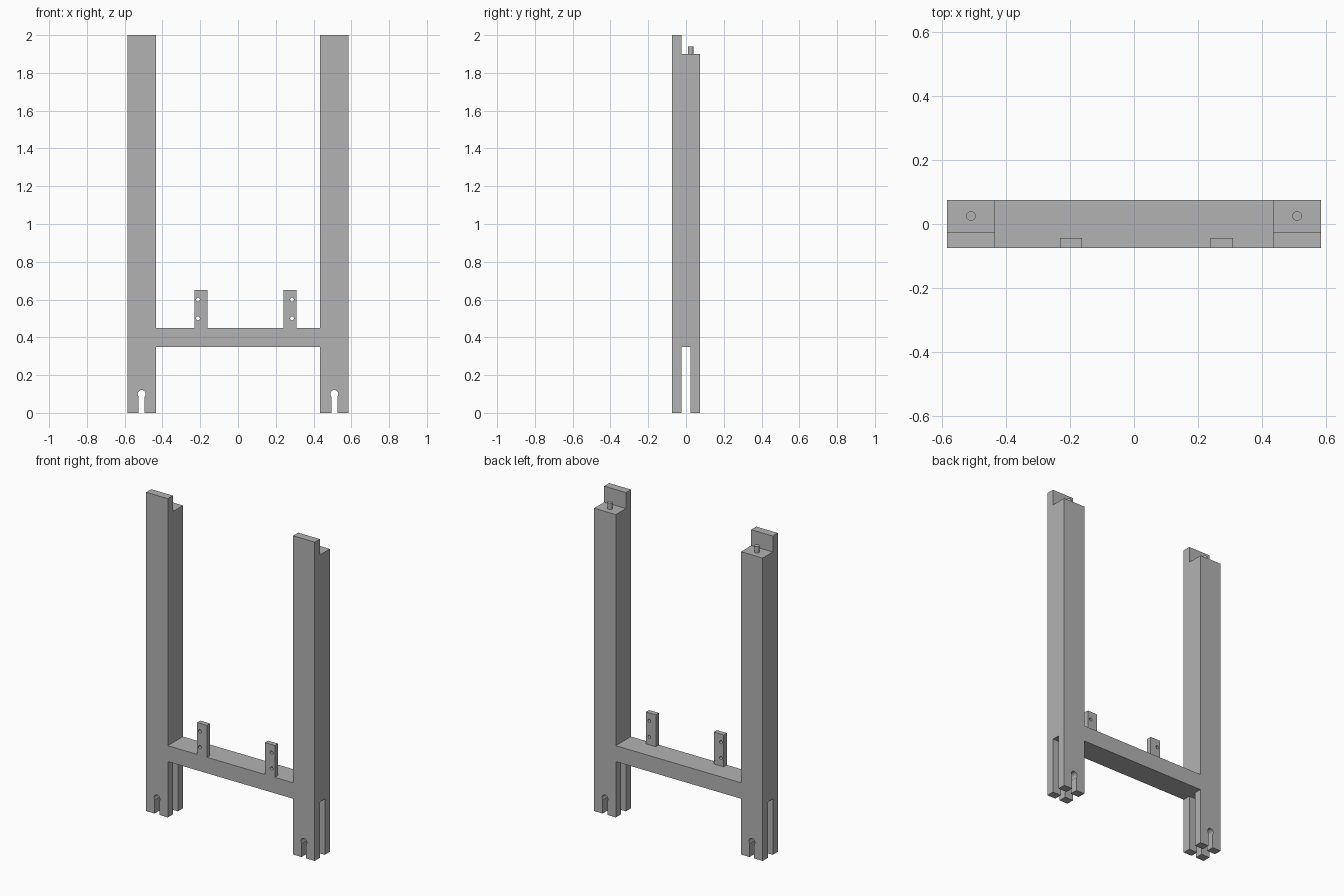
import bpy
from math import pi

cube = bpy.data.objects.get("Cube")
if cube:
    bpy.data.objects.remove(cube, do_unlink=True)

grey = bpy.data.materials.new("plain grey")
grey.use_nodes = True
grey.diffuse_color = (0.45, 0.45, 0.45, 1)
grey.node_tree.nodes["Principled BSDF"].inputs["Base Color"].default_value = (0.45, 0.45, 0.45, 1)


def finish(name):
    ob = bpy.context.object
    ob.name = ob.data.name = name
    ob.data.materials.append(grey)
    return ob


def box(name, x, y, z):
    """Box from a (low, high) pair along each axis."""
    spans = (x, y, z)
    bpy.ops.mesh.primitive_cube_add(size=1, location=[(a + b) / 2 for a, b in spans])
    ob = finish(name)
    ob.scale = [b - a for a, b in spans]
    bpy.ops.object.transform_apply(location=False, rotation=False, scale=True)
    return ob


def rod(name, radius, depth, location, along_y=False):
    bpy.ops.mesh.primitive_cylinder_add(
        vertices=32, radius=radius, depth=depth, location=location,
        rotation=(pi / 2 if along_y else 0, 0, 0))
    return finish(name)


def combine(target, other, operation):
    """Apply a boolean and discard the second object."""
    mod = target.modifiers.new(operation.lower(), 'BOOLEAN')
    mod.operation, mod.solver, mod.object = operation, 'EXACT', other
    bpy.context.view_layer.objects.active = target
    bpy.ops.object.modifier_apply(modifier=mod.name)
    bpy.data.objects.remove(other, do_unlink=True)


HALF = 0.075     # half the frame depth and half the post width
POST_X = 0.51    # post centre line

# Crossbar, the body everything joins onto
frame = box("frame", (-POST_X + HALF, POST_X - HALF), (-HALF, HALF), (0.35, 0.45))

for side in (-1, 1):
    cx = side * POST_X
    wide = (cx - 0.1, cx + 0.1)
    post = box("post", (cx - HALF, cx + HALF), (-HALF, HALF), (0, 2))
    # Lap step at the top, leaving a front tongue
    combine(post, box("step_cutter", wide, (-0.025, 0.2), (1.9, 2.1)), 'DIFFERENCE')
    # Deep sideways slot at the foot
    combine(post, box("slot_cutter", wide, (-0.025, 0.025), (-0.1, 0.35)), 'DIFFERENCE')
    # Keyhole running front to back
    keyhole = box("keyhole_cutter", (cx - 0.016, cx + 0.016), (-0.2, 0.2), (-0.1, 0.1))
    combine(keyhole, rod("keyhole_round", 0.021, 0.4, (cx, 0, 0.1), True), 'UNION')
    combine(post, keyhole, 'DIFFERENCE')
    # Locating pin on the step
    combine(post, rod("pin", 0.015, 0.06, (cx, 0.025, 1.91)), 'UNION')
    combine(frame, post, 'UNION')

# Front mounting tabs with two screw holes each
for left, hole_x in ((-0.231, -0.212), (0.24, 0.286)):
    tab = box("tab", (left, left + 0.069), (-HALF, -0.044), (0.4, 0.65))
    for z in (0.5, 0.6):
        combine(tab, rod("hole_cutter", 0.01, 0.2, (hole_x, -0.06, z), True), 'DIFFERENCE')
    combine(frame, tab, 'UNION')

# Keep corners crisp and round holes smooth
bpy.ops.object.select_all(action='DESELECT')
frame.select_set(True)
bpy.context.view_layer.objects.active = frame
bpy.ops.object.shade_smooth_by_angle(angle=pi / 6)
